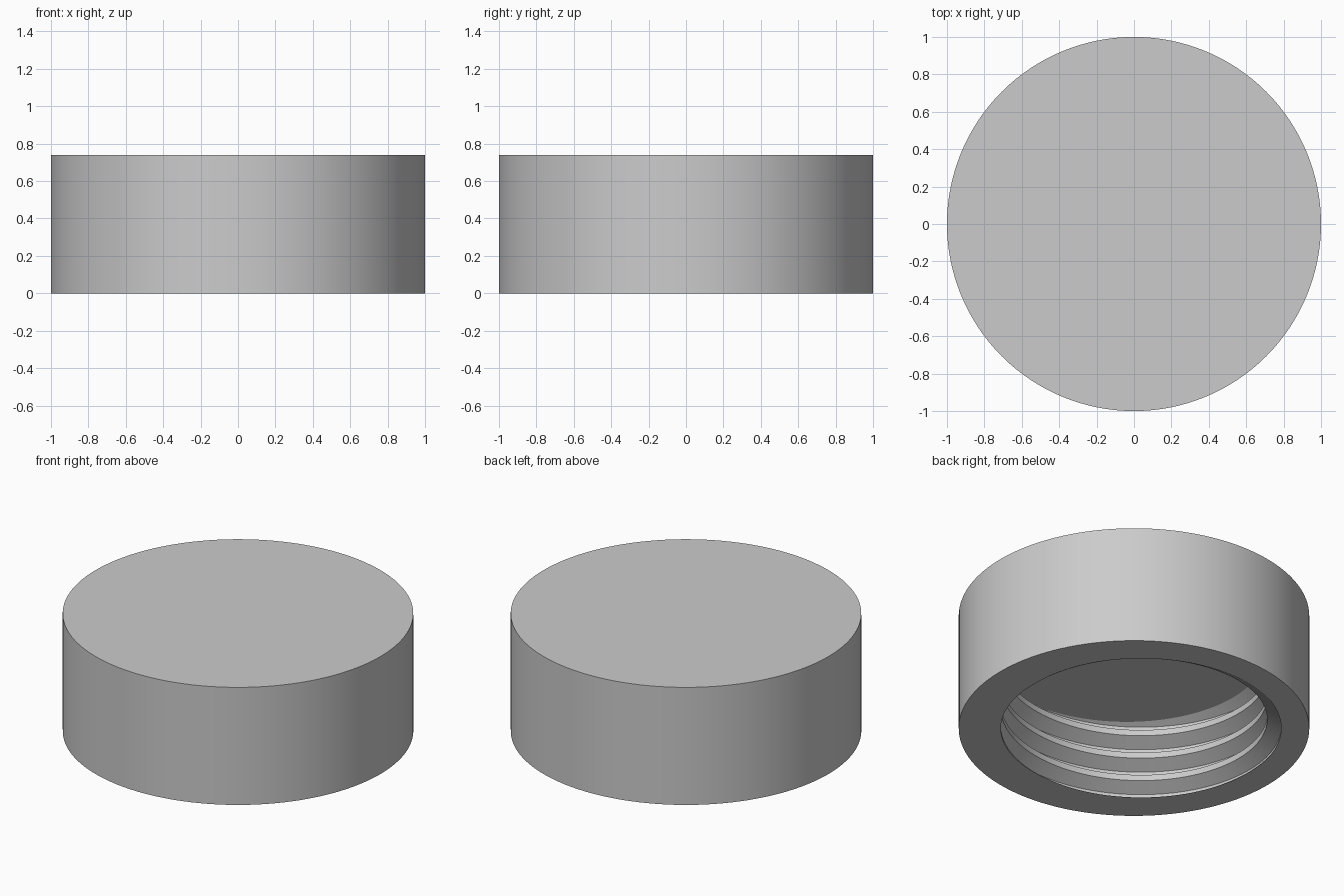
import bpy, bmesh, math

if "Cube" in bpy.data.objects:
    bpy.data.objects.remove(bpy.data.objects["Cube"])

RADIUS, HEIGHT = 1.0, 0.74
CAVITY = 0.51                    # depth of the threaded hole
PITCH = 0.148
CREST, ROOT = 0.76, 0.84         # inner and outer thread radius
CREST_HALF, ROOT_HALF = 1 / 8, 1 / 16   # half widths of the flats, in pitches
START = math.radians(135)        # where the thread runs out at the rim
SEGMENTS = 128


def thread_radius(turn, z):
    """Radius of the trapezoid thread at a fraction of a turn and a height."""
    from_crest = abs((z / PITCH - turn) % 1 - 0.5)
    slope = (from_crest - CREST_HALF) / (0.5 - ROOT_HALF - CREST_HALF)
    return CREST + (ROOT - CREST) * min(1, max(0, slope))


def point(bm, turn, radius, z):
    angle = START + turn * math.tau
    return bm.verts.new((radius * math.cos(angle), radius * math.sin(angle), z))


bm = bmesh.new()
corners = (ROOT_HALF, 0.5 - CREST_HALF, 0.5 + CREST_HALF, 1 - ROOT_HALF)
columns = []
for i in range(SEGMENTS + 1):
    turn = i / SEGMENTS
    # Outer wall and rim
    column = [point(bm, turn, RADIUS, HEIGHT), point(bm, turn, RADIUS, 0)]
    # Helical thread, cut off at the rim and at the cavity ceiling
    for n in range(-2, 5):
        for c in corners:
            z = min(CAVITY, max(0, PITCH * (n + c + turn)))
            column.append(point(bm, turn, thread_radius(turn, z), z))
    columns.append(column)

for a, b in zip(columns, columns[1:]):
    for k in range(len(a) - 1):
        bm.faces.new((a[k], b[k], b[k + 1], a[k + 1]))

# Top disc and cavity ceiling
for row in (0, -1):
    bm.faces.new([column[row] for column in columns[:-1]])

bmesh.ops.remove_doubles(bm, verts=bm.verts, dist=0.00005)
bmesh.ops.recalc_face_normals(bm, faces=bm.faces)
mesh = bpy.data.meshes.new("threaded_cap")
bm.to_mesh(mesh)
bm.free()

cap = bpy.data.objects.new("threaded_cap", mesh)
bpy.context.collection.objects.link(cap)

# Plain grey material
grey = bpy.data.materials.new("light_grey")
grey.use_nodes = True
colour = (0.6, 0.6, 0.6, 1)
grey.diffuse_color = colour
grey.node_tree.nodes["Principled BSDF"].inputs["Base Color"].default_value = colour
mesh.materials.append(grey)

# Smooth walls with crisp thread edges
bpy.ops.object.select_all(action="DESELECT")
cap.select_set(True)
bpy.context.view_layer.objects.active = cap
bpy.ops.object.shade_smooth_by_angle(angle=math.radians(25))
